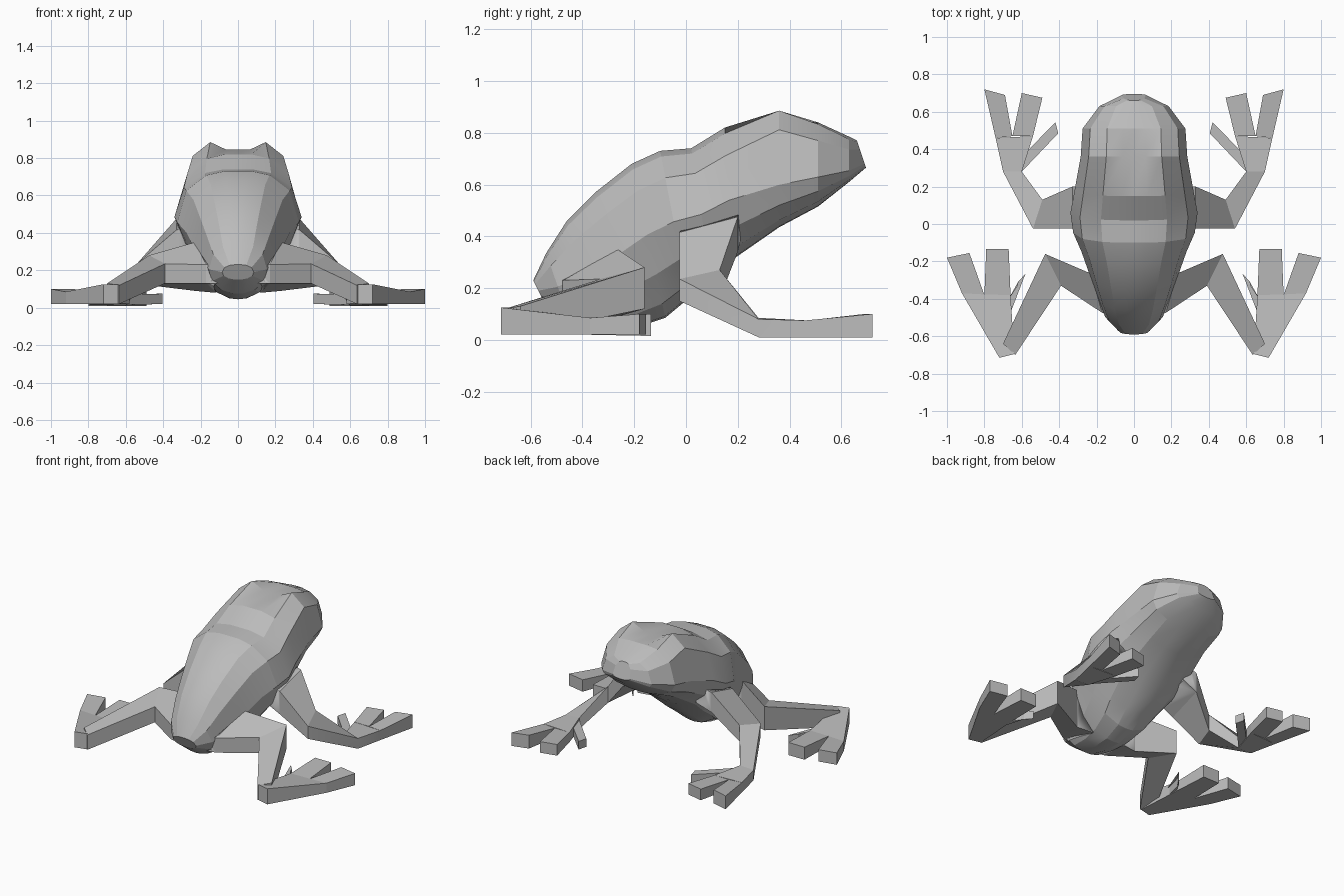
import bpy, bmesh, math
from mathutils import Vector

skin = bpy.data.materials.new("grey skin")
skin.diffuse_color = (0.5, 0.5, 0.5, 1)


def finish(name, bm, trim=None, mirror=False, angle=18):
    bmesh.ops.recalc_face_normals(bm, faces=bm.faces)
    me = bpy.data.meshes.new(name)
    bm.to_mesh(me)
    bm.free()
    me.materials.append(skin)
    ob = bpy.data.objects.new(name, me)
    bpy.context.collection.objects.link(ob)
    bpy.ops.object.select_all(action='DESELECT')
    ob.select_set(True)
    bpy.context.view_layer.objects.active = ob
    bpy.ops.object.shade_smooth_by_angle(angle=math.radians(angle))
    if trim:
        # Remove the root hidden inside the body
        cut = ob.modifiers.new("trim root", 'BOOLEAN')
        cut.operation = 'DIFFERENCE'
        cut.solver = 'EXACT'
        cut.object = trim
    if mirror:
        ob.modifiers.new("other side", 'MIRROR').use_mirror_merge = False
    return ob


def loft(bm, rings):
    """Skin a list of equal-length point rings and cap both ends."""
    vs = [[bm.verts.new(p) for p in r] for r in rings]
    n = len(vs[0])
    for a, b in zip(vs, vs[1:]):
        for i in range(n):
            bm.faces.new((a[i], a[(i + 1) % n], b[(i + 1) % n], b[i]))
    bm.faces.new(vs[0])
    bm.faces.new(vs[-1])


def limb(name, *chains, trim=None):
    """Rows of upright sections: x1, y1, x2, y2, then z low and high of each end."""
    bm = bmesh.new()
    for chain in chains:
        rings = []
        for a, b, c, d, lo1, hi1, *rest in chain:
            lo2, hi2 = rest or (lo1, hi1)
            rings.append([(a, b, lo1), (c, d, lo2), (c, d, hi2), (a, b, hi1)])
        loft(bm, rings)
    return finish(name, bm, trim, mirror=True)


# Body: top y, top z, bottom y, bottom z, half width, eye bump,
# share of the way down of the widest point, fullness of the lower half
stations = [
    (-0.59, 0.23, -0.55, 0.15, 0.085, 0, 0.5, 1),
    (-0.54, 0.335, -0.45, 0.075, 0.155, 0, 0.5, 1),
    (-0.46, 0.46, -0.32, 0.045, 0.195, 0, 0.5, 0.95),
    (-0.35, 0.57, -0.20, 0.045, 0.235, 0, 0.48, 0.92),
    (-0.21, 0.68, -0.08, 0.085, 0.28, 0, 0.46, 0.92),
    (-0.10, 0.73, 0.01, 0.16, 0.325, 0, 0.48, 0.92),
    (0.02, 0.74, 0.10, 0.23, 0.34, 0, 0.5, 0.95),
    (0.15, 0.82, 0.18, 0.31, 0.32, 0, 0.55, 1),
    (0.36, 0.845, 0.36, 0.435, 0.285, 0.06, 0.6, 1),
    (0.51, 0.84, 0.51, 0.515, 0.275, 0.01, 0.65, 1),
    (0.63, 0.785, 0.63, 0.61, 0.185, 0, 0.75, 1),
    (0.66, 0.77, 0.695, 0.665, 0.065, 0, 0.85, 1),
]
# Half cross-section: share of half width, share of the upper or lower half
upper = [(0, 0), (0.22, 0), (0.52, 0.08), (0.85, 0.38), (1, 1)]
lower = [(0.9, 0.48), (0.6, 0.83), (0.22, 0.98), (0, 1)]
rings = []
for ty, tz, by, bz, hw, bump, mid, full in stations:
    top, bottom = Vector((0, ty, tz)), Vector((0, by, bz))
    ring = []
    for w, t in upper:
        p = top.lerp(bottom, t * mid)
        p.x = w * hw
        if w in (0.52, 0.85):
            p.z += bump
        ring.append(p)
    for w, t in lower:
        p = top.lerp(bottom, mid + t * (1 - mid))
        p.x = w * hw * full
        ring.append(p)
    ring += [Vector((-p.x, p.y, p.z)) for p in ring[-2:0:-1]]
    rings.append(ring)
bm = bmesh.new()
loft(bm, rings)
body = finish("body", bm, angle=16)

# Hind legs: thigh and shin, the rear edge lower than the front one
limb("hind_leg", [
    (0.09, -0.49, 0.12, -0.24, 0.13, 0.23, 0.08, 0.36),
    (0.17, -0.475, 0.23, -0.265, 0.13, 0.23, 0.09, 0.35),
    (0.39, -0.33, 0.475, -0.16, 0.13, 0.235, 0.12, 0.28),
    (0.635, -0.70, 0.70, -0.64, 0.02, 0.12, 0.02, 0.13),
], trim=body)
# Hind feet: sole, two long toes and an inner toe
limb("hind_foot",
     [(0.64, -0.695, 0.72, -0.715, 0.02, 0.125),
      (0.66, -0.38, 0.92, -0.37, 0.02, 0.085)],
     [(0.66, -0.38, 0.80, -0.38, 0.02, 0.085), (0.67, -0.135, 0.79, -0.135, 0.015, 0.10)],
     [(0.80, -0.38, 0.92, -0.37, 0.02, 0.085), (0.88, -0.155, 1.0, -0.18, 0.02, 0.10)],
     [(0.67, -0.50, 0.67, -0.40, 0.025, 0.075), (0.62, -0.31, 0.58, -0.265, 0.02, 0.075)])

# Front legs: upper arm, forearm and palm
limb("front_leg", [
    (0.22, -0.01, 0.22, 0.21, 0.30, 0.45, 0.38, 0.50),
    (0.33, -0.025, 0.33, 0.20, 0.26, 0.415, 0.34, 0.475),
    (0.54, -0.025, 0.49, 0.13, 0.15, 0.235, 0.16, 0.27),
    (0.70, 0.28, 0.60, 0.28, 0.01, 0.08, 0.01, 0.085),
    (0.74, 0.46, 0.54, 0.47, 0.01, 0.075),
], trim=body)
# Front toes: two long ones and an inner one
limb("front_toes",
     [(0.74, 0.46, 0.65, 0.47, 0.01, 0.075), (0.80, 0.72, 0.69, 0.69, 0.01, 0.10)],
     [(0.65, 0.47, 0.54, 0.47, 0.01, 0.075), (0.60, 0.70, 0.49, 0.675, 0.01, 0.085)],
     [(0.58, 0.38, 0.60, 0.28, 0.015, 0.07), (0.42, 0.545, 0.405, 0.485, 0.02, 0.075)])
